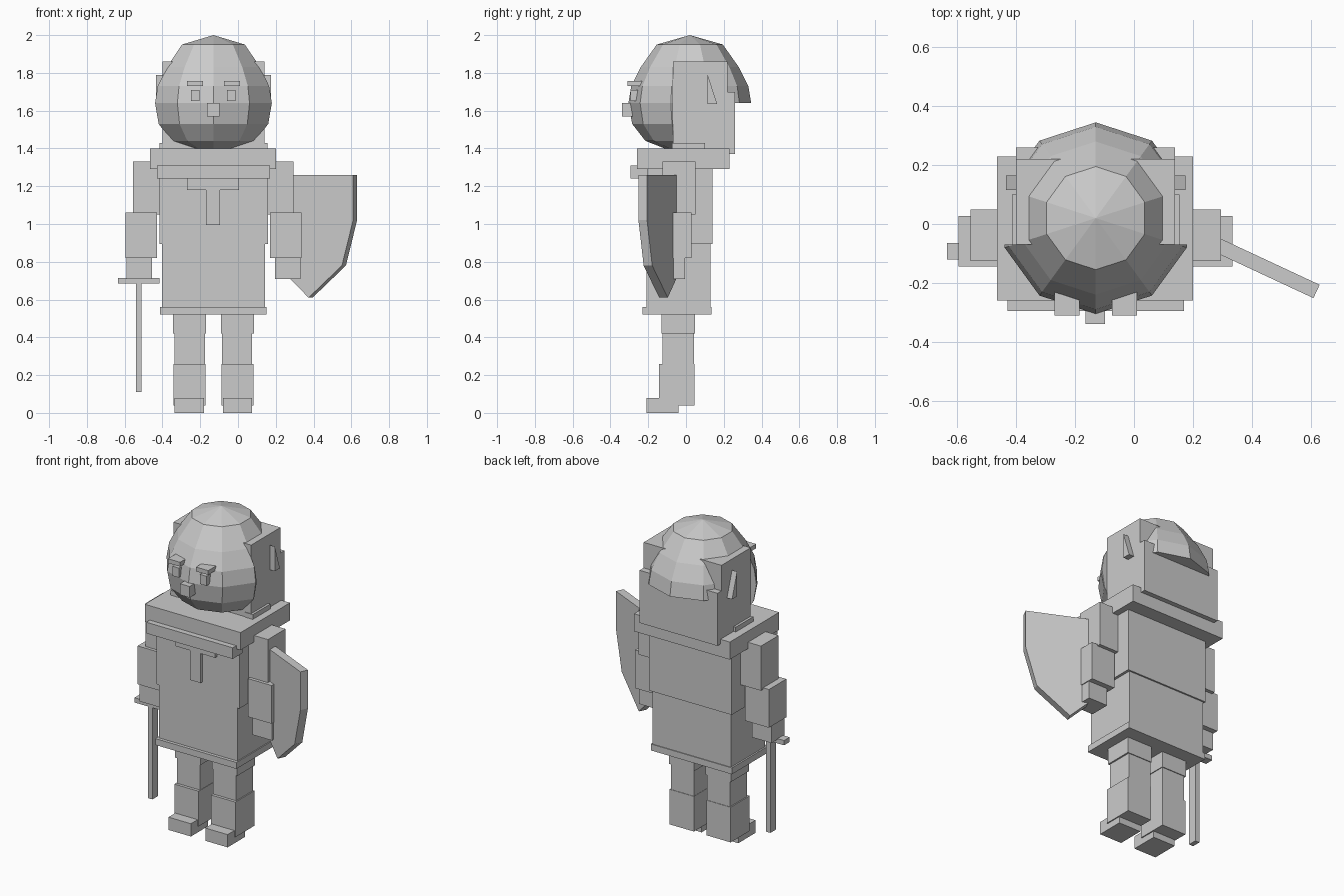
import bpy, bmesh, math
from mathutils import Vector

if "Cube" in bpy.data.objects:
    bpy.data.objects.remove(bpy.data.objects["Cube"])

CX = -0.13  # body centre line
grey = bpy.data.materials.new("plain_grey")
grey.diffuse_color = (0.6, 0.6, 0.6, 1)
grey.use_nodes = True
grey.node_tree.nodes["Principled BSDF"].inputs["Base Color"].default_value = grey.diffuse_color


def finish(name, bm):
    bmesh.ops.recalc_face_normals(bm, faces=bm.faces)
    me = bpy.data.meshes.new(name)
    bm.to_mesh(me)
    bm.free()
    me.materials.append(grey)
    ob = bpy.data.objects.new(name, me)
    bpy.context.collection.objects.link(ob)
    return ob


def box(name, x0, x1, y0, y1, z0, z1):
    bm = bmesh.new()
    bmesh.ops.create_cube(bm, size=1)
    for v in bm.verts:
        v.co = Vector((x1 if v.co.x > 0 else x0,
                       y1 if v.co.y > 0 else y0,
                       z1 if v.co.z > 0 else z0))
    return finish(name, bm)


def pair(name, x0, x1, *rest):
    # left part plus its mirror about the centre line
    box(name + "_left", x0, x1, *rest)
    box(name + "_right", 2 * CX - x1, 2 * CX - x0, *rest)


def prism(name, pts, shift):
    bm = bmesh.new()
    f = bm.faces.new([bm.verts.new(p) for p in pts])
    new = bmesh.ops.extrude_face_region(bm, geom=[f])["geom"]
    bmesh.ops.translate(bm, vec=shift, verts=[g for g in new if isinstance(g, bmesh.types.BMVert)])
    if f.is_valid and len(bm.faces) == len(pts) + 1:
        bm.faces.new(list(f.verts))
    return finish(name, bm)


def round_head(name, cuts):
    # ten-sided turned shape, trimmed by closed planar cuts
    profile = [(0.175, 1.95), (0.26, 1.83), (0.31, 1.73), (0.325, 1.64),
               (0.305, 1.53), (0.235, 1.44), (0.12, 1.395)]
    n = 10
    bm = bmesh.new()
    rings = [[bm.verts.new((CX + r * math.sin(math.tau * i / n),
                            0.02 + r * math.cos(math.tau * i / n), z))
              for i in range(n)] for r, z in profile]
    top = bm.verts.new((CX, 0.02, 2.0))
    for i in range(n):
        j = (i + 1) % n
        bm.faces.new((top, rings[0][i], rings[0][j]))
        for a, b in zip(rings, rings[1:]):
            bm.faces.new((a[i], b[i], b[j], a[j]))
    bm.faces.new(rings[-1])
    for co, no in cuts:
        res = bmesh.ops.bisect_plane(bm, geom=bm.verts[:] + bm.edges[:] + bm.faces[:],
                                     plane_co=co, plane_no=no, clear_outer=True)
        edges = [g for g in res["geom_cut"] if isinstance(g, bmesh.types.BMEdge)]
        bmesh.ops.holes_fill(bm, edges=edges, sides=0)
    return finish(name, bm)


# Head: rounded face, clipped crown over the back, square hood
round_head("face", [((0, -0.07, 0), (0, 1, 0))])
round_head("crown", [((0, 0, 1.64), (0, 0, -1)),
                     ((CX + 0.268, 0, 0), (1, 0, 0)),
                     ((CX - 0.268, 0, 0), (-1, 0, 0))])
box("hood", -0.40, 0.14, -0.07, 0.22, 1.39, 1.86)
box("hood_back", -0.40, 0.14, 0.21, 0.26, 1.37, 1.70)
pair("neck_guard", -0.415, -0.36, -0.075, 0.10, 1.39, 1.43)

# Ears: thin wedges on the hood sides
for side, s in (("left", -1), ("right", 1)):
    x = CX + s * 0.26
    prism("ear_" + side, [(x, 0.115, 1.79), (x, 0.115, 1.635), (x, 0.165, 1.635)],
          Vector((s * 0.045, 0, 0)))

# Face details
pair("eyebrow", -0.27, -0.185, -0.31, -0.22, 1.73, 1.757)
pair("eye", -0.248, -0.203, -0.295, -0.22, 1.65, 1.71)
box("nose", -0.165, -0.098, -0.34, -0.25, 1.57, 1.64)

# Torso
box("collar", -0.465, 0.20, -0.26, 0.23, 1.29, 1.40)
box("collar_trim", -0.43, 0.17, -0.295, -0.20, 1.24, 1.31)
box("upper_torso", -0.415, 0.16, -0.215, 0.14, 0.895, 1.30)
box("lower_torso", -0.403, 0.143, -0.21, 0.13, 0.55, 0.897)
box("hem", -0.413, 0.15, -0.23, 0.135, 0.52, 0.56)
box("chest_bar", -0.27, 0.005, -0.235, -0.20, 1.18, 1.24)
box("chest_stem", -0.17, -0.095, -0.235, -0.20, 0.995, 1.18)

# Arms
pair("upper_arm", -0.555, -0.41, -0.125, 0.05, 1.05, 1.33)
pair("forearm", -0.595, -0.43, -0.145, 0.028, 0.82, 1.06)
pair("hand", -0.59, -0.455, -0.135, -0.005, 0.71, 0.82)

# Legs
pair("thigh", -0.345, -0.17, -0.13, 0.048, 0.42, 0.53)
pair("knee", -0.335, -0.175, -0.125, 0.043, 0.25, 0.42)
pair("shin", -0.342, -0.173, -0.143, 0.046, 0.04, 0.26)
pair("foot", -0.335, -0.18, -0.21, -0.04, 0.0, 0.08)

# Sword
box("sword_guard", -0.635, -0.415, -0.12, -0.065, 0.685, 0.715)
box("sword_blade", -0.54, -0.51, -0.12, -0.065, 0.11, 0.69)

# Shield: angled plate with a pointed base
ang = math.radians(-25)
d = Vector((math.cos(ang), math.sin(ang), 0))
outline = [(-0.03, 1.26), (0.37, 1.26), (0.37, 1.02), (0.305, 0.78), (0.11, 0.61), (-0.03, 0.74)]
prism("shield", [Vector((0.295, -0.05, z)) + d * u for u, z in outline],
      Vector((d.y, -d.x, 0)) * 0.05)
